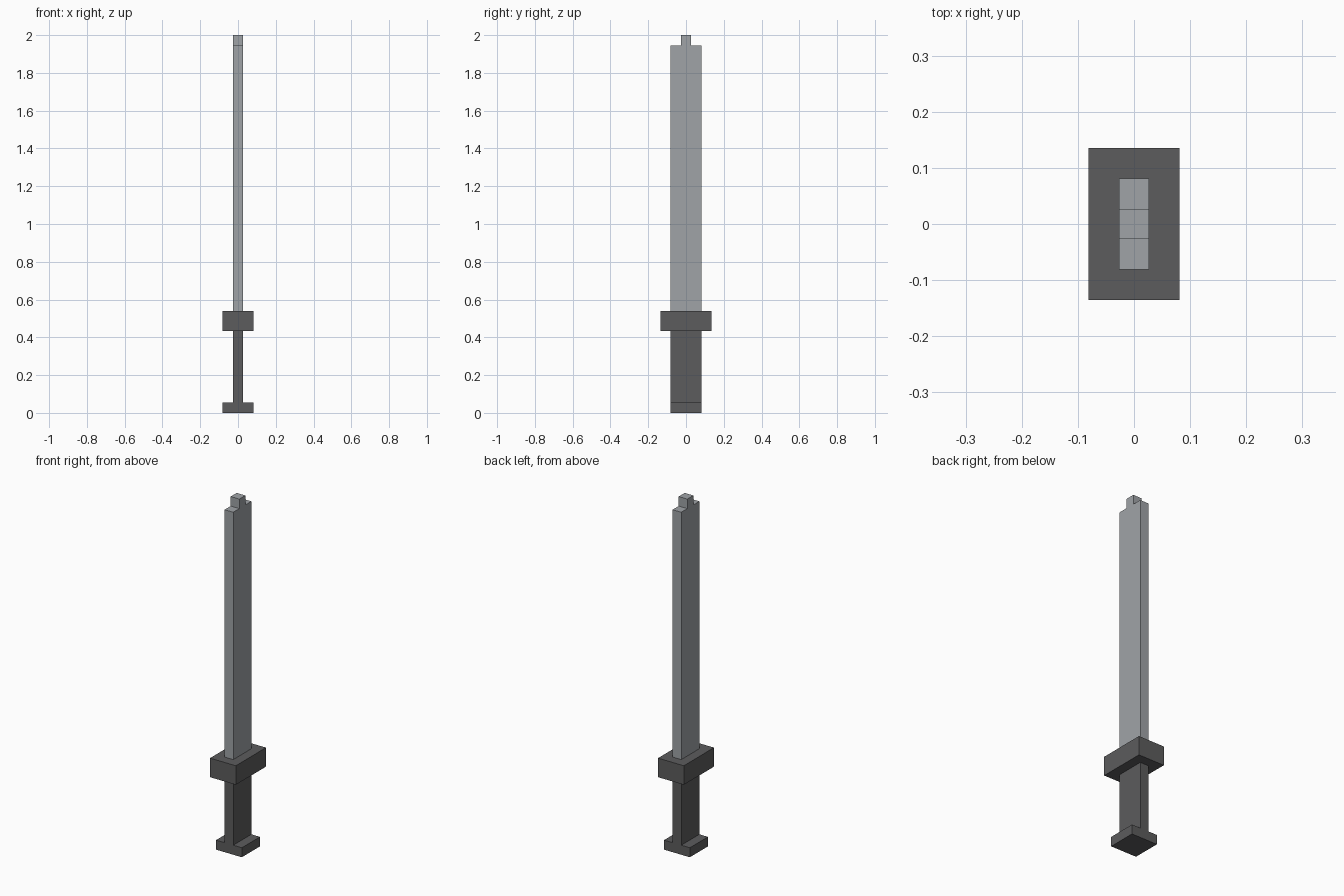
import bpy
import bmesh

cube = bpy.data.objects.get("Cube")
if cube:
    bpy.data.objects.remove(cube, do_unlink=True)

U = 2 / 37  # block unit: the sword is 37 blocks tall


def make_material(name, color):
    mat = bpy.data.materials.new(name)
    mat.use_nodes = True
    mat.diffuse_color = color
    bsdf = next(n for n in mat.node_tree.nodes if n.type == 'BSDF_PRINCIPLED')
    bsdf.inputs["Base Color"].default_value = color
    return mat


steel = make_material("steel grey", (0.35, 0.37, 0.39, 1))
dark = make_material("dark grey", (0.107, 0.107, 0.11, 1))


def extrude_profile(name, half_profile, width, mat):
    """Mirror a (y, z) half outline across y = 0 and extrude it along x."""
    outline = half_profile + [(-y, z) for y, z in reversed(half_profile)]
    bm = bmesh.new()
    verts = [bm.verts.new((-width / 2 * U, y * U, z * U)) for y, z in outline]
    face = bm.faces.new(verts)
    ret = bmesh.ops.extrude_face_region(bm, geom=[face], use_keep_orig=True)
    moved = [g for g in ret["geom"] if isinstance(g, bmesh.types.BMVert)]
    bmesh.ops.translate(bm, verts=moved, vec=(width * U, 0, 0))
    bmesh.ops.recalc_face_normals(bm, faces=bm.faces)
    mesh = bpy.data.meshes.new(name)
    bm.to_mesh(mesh)
    bm.free()
    mesh.materials.append(mat)
    obj = bpy.data.objects.new(name, mesh)
    bpy.context.collection.objects.link(obj)
    return obj


def block(name, width, depth, bottom, top, mat):
    return extrude_profile(name, [(depth / 2, bottom), (depth / 2, top)], width, mat)


# Handle parts, bottom to top
block("pommel", 3, 3, 0, 1, dark)
block("grip", 1, 3, 1, 8, dark)
block("guard", 3, 5, 8, 10, dark)

# Blade with a stepped tip
extrude_profile("blade", [(1.5, 10), (1.5, 36), (0.5, 36), (0.5, 37)], 1, steel)
